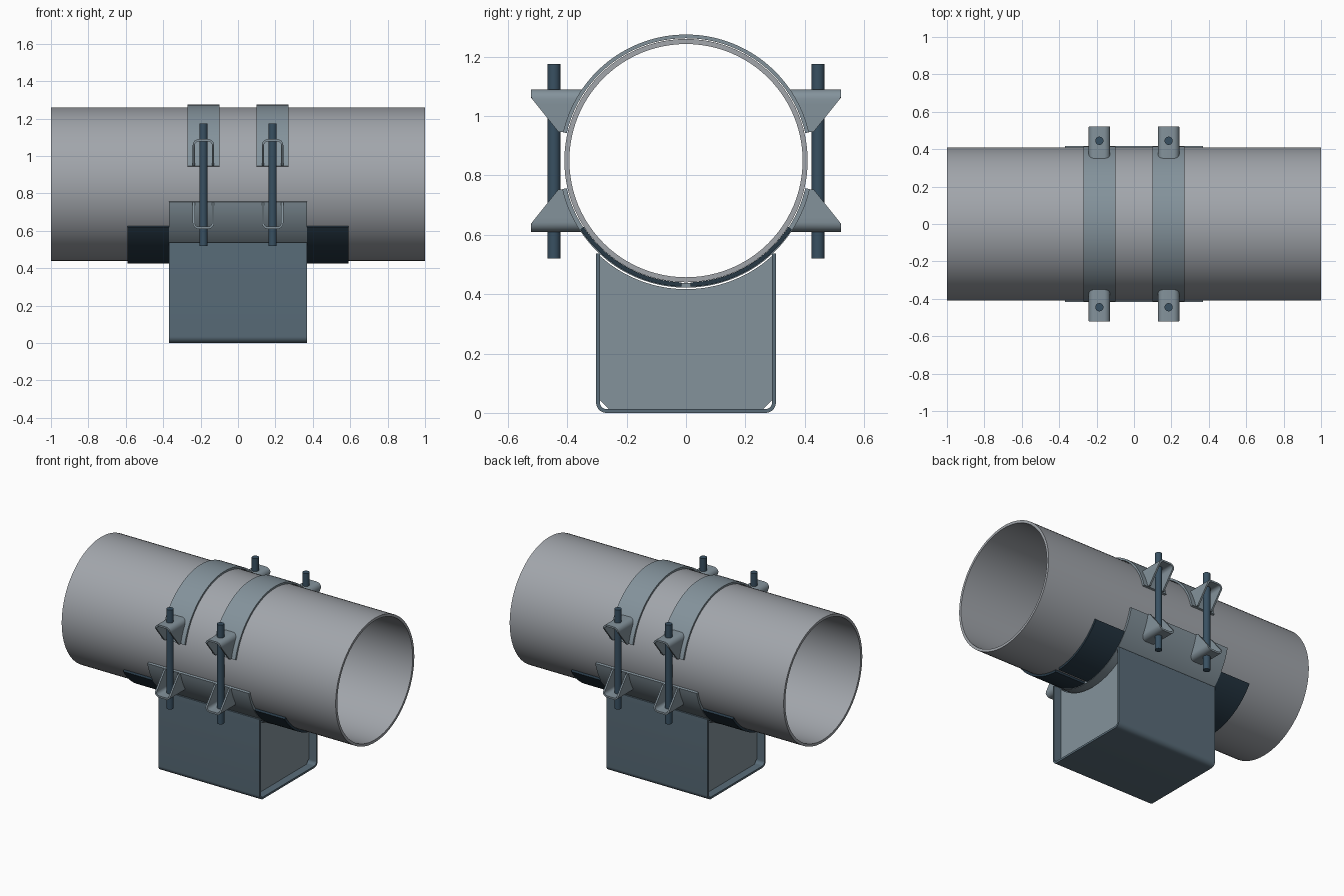
import bpy, bmesh
from math import sin, cos, radians, sqrt, pi

if "Cube" in bpy.data.objects:
    bpy.data.objects.remove(bpy.data.objects["Cube"])

CZ = 0.85  # height of the pipe axis


def material(name, rgb):
    m = bpy.data.materials.new(name)
    m.diffuse_color = (*rgb, 1)
    m.use_nodes = True
    m.node_tree.nodes["Principled BSDF"].inputs["Base Color"].default_value = m.diffuse_color
    return m


STEEL = material("steel", (0.23, 0.29, 0.33))
PLATE = material("plate", (0.10, 0.15, 0.19))
DARK = material("dark_liner", (0.02, 0.04, 0.06))
BOLT = material("bolt_steel", (0.04, 0.08, 0.12))
PIPE = material("pipe_grey", (0.36, 0.38, 0.41))


def finish(name, bm, mat):
    bmesh.ops.recalc_face_normals(bm, faces=bm.faces)
    me = bpy.data.meshes.new(name)
    bm.to_mesh(me)
    bm.free()
    me.materials.append(mat)
    ob = bpy.data.objects.new(name, me)
    bpy.context.collection.objects.link(ob)
    bpy.ops.object.select_all(action='DESELECT')
    ob.select_set(True)
    bpy.context.view_layer.objects.active = ob
    bpy.ops.object.shade_smooth_by_angle(angle=radians(30))
    return ob


def thick_strip(name, outer, inner, ends, mat, closed=False):
    """Solid between two matching 2D lines; ends(p) gives its two 3D end points."""
    bm = bmesh.new()
    rows = [[bm.verts.new(co) for p in (o, i) for co in ends(p)]
            for o, i in zip(outer, inner)]
    n = len(rows)
    for k in range(n if closed else n - 1):
        a, b = rows[k], rows[(k + 1) % n]
        for s, t in ((0, 1), (1, 3), (3, 2), (2, 0)):
            bm.faces.new((a[s], a[t], b[t], b[s]))
    if not closed:
        for r in (rows[0], rows[-1]):
            bm.faces.new((r[0], r[1], r[3], r[2]))
    return finish(name, bm, mat)


def along_x(x0, x1):
    return lambda p: ((x0, p[0], p[1]), (x1, p[0], p[1]))


def arc(cy, cz, r, a0, a1, n):
    return [(cy + r * cos(radians(a0 + (a1 - a0) * k / n)),
             cz + r * sin(radians(a0 + (a1 - a0) * k / n))) for k in range(n + 1)]


def shell(name, r_out, r_in, a0, a1, x0, x1, mat, n=48):
    return thick_strip(name, arc(0, CZ, r_out, a0, a1, n), arc(0, CZ, r_in, a0, a1, n),
                       along_x(x0, x1), mat)


# pipe
thick_strip("pipe", arc(0, CZ, 0.41, 0, 360, 96)[:-1], arc(0, CZ, 0.393, 0, 360, 96)[:-1],
            along_x(-1, 1), PIPE, closed=True)

# saddle under the pipe and the two liner halves
shell("saddle", 0.428, 0.4125, -167, -13, -0.37, 0.37, STEEL, 64)
shell("liner_right", 0.425, 0.4105, -88, -33, -0.59, 0.59, DARK, 24)
shell("liner_left", 0.425, 0.4105, -147, -92, -0.59, 0.59, DARK, 24)


# base channel with rounded bottom corners
def channel_line(w, bottom, r):
    return ([(-w, 0.537)] + arc(-w + r, bottom + r, r, 180, 270, 8)
            + arc(w - r, bottom + r, r, 270, 360, 8) + [(w, 0.537)])


thick_strip("base_channel", channel_line(0.303, 0, 0.035), channel_line(0.290, 0.013, 0.022),
            along_x(-0.37, 0.37), PLATE)

# end webs, recessed, with chamfered lower corners
ys = [-0.29] + [-0.26 + 0.52 * k / 32 for k in range(33)] + [0.29]
web_top = [(y, CZ - sqrt(0.433 ** 2 - y * y)) for y in ys]
web_bottom = [(y, 0.013 + max(0, abs(y) - 0.26)) for y in ys]
for side, x in (("right", 0.31), ("left", -0.31)):
    thick_strip("end_web_" + side, web_top, web_bottom, along_x(x - 0.007, x + 0.007), STEEL)


# clamp lugs: bent U plate, tapered to the strap (2D line in x and height above axis)
def lug_line(w, top, r):
    legs = [0.097, 0.12, 0.145, 0.17, 0.19]
    return ([(-w, h) for h in legs] + arc(-w + r, top - r, r, 180, 90, 6)
            + arc(w - r, top - r, r, 90, 0, 6) + [(w, h) for h in reversed(legs)])


def lug(name, x, sy, sz):
    def ends(p):
        h = p[1]
        y_out = min(0.522, 0.43 + (h - 0.097) * 0.092 / 0.115)
        y_in = sqrt(0.424 ** 2 - h * h)
        return [(x + p[0], sy * y, CZ + sz * h) for y in (y_in, y_out)]
    thick_strip(name, lug_line(0.057, 0.24, 0.032), lug_line(0.046, 0.228, 0.021), ends, STEEL)


# straps, lugs and bolts
for xn, x in (("right", 0.185), ("left", -0.185)):
    shell("strap_" + xn, 0.425, 0.4125, 13, 167, x - 0.086, x + 0.086, STEEL, 64)
    for yn, sy in (("front", -1), ("back", 1)):
        lug(f"upper_lug_{xn}_{yn}", x, sy, 1)
        lug(f"lower_lug_{xn}_{yn}", x, sy, -1)
        bm = bmesh.new()
        bmesh.ops.create_cone(bm, cap_ends=True, segments=24, radius1=0.022,
                              radius2=0.022, depth=0.655)
        bmesh.ops.translate(bm, verts=bm.verts, vec=(x, sy * 0.445, 0.8475))
        finish(f"bolt_{xn}_{yn}", bm, BOLT)
